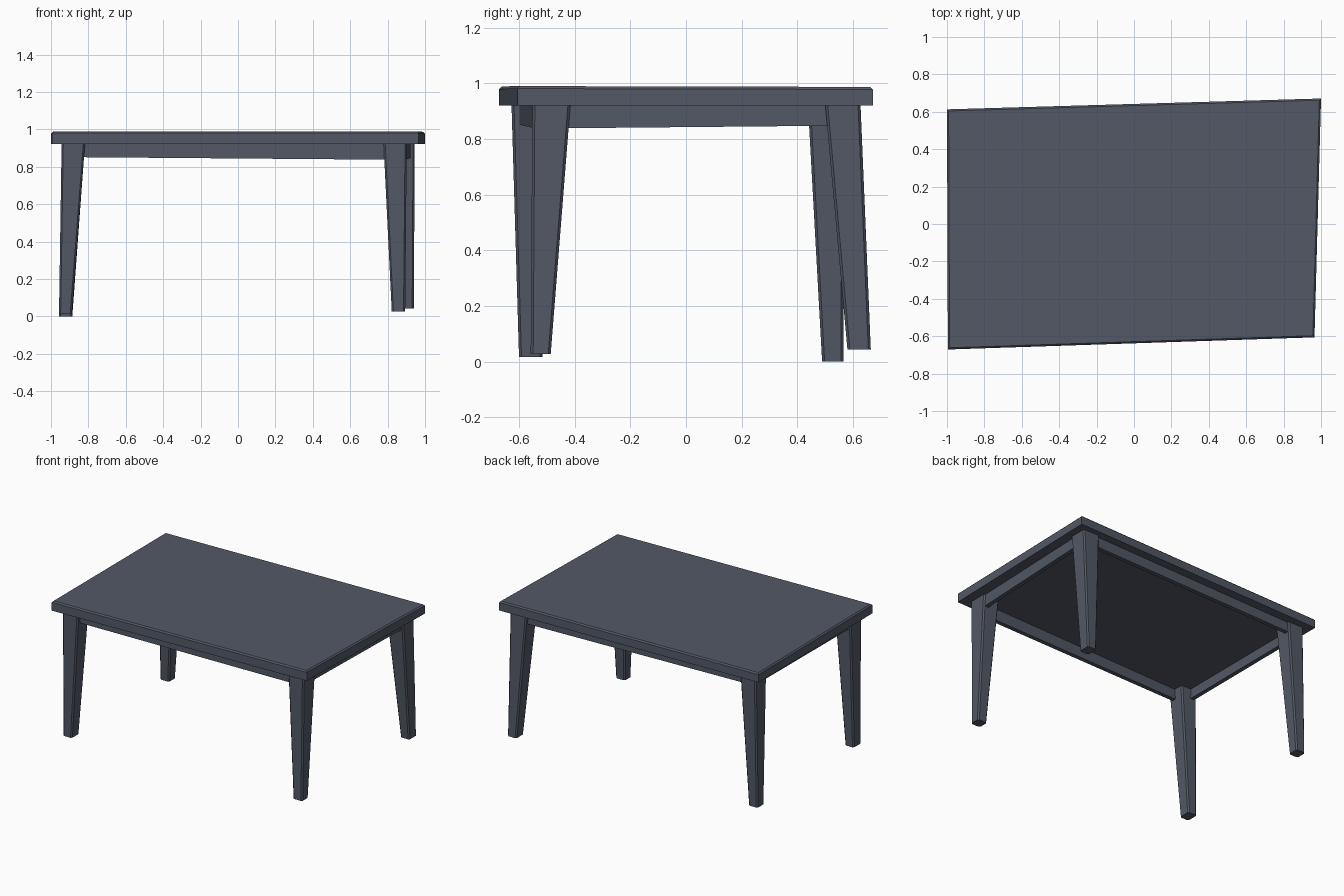
import bpy, bmesh
from mathutils import Vector

if "Cube" in bpy.data.objects:
    bpy.data.objects.remove(bpy.data.objects["Cube"])

# Slate blue-grey finish
paint = bpy.data.materials.new("slate_paint")
paint.diffuse_color = (0.085, 0.099, 0.133, 1)
paint.use_nodes = True
paint.node_tree.nodes["Principled BSDF"].inputs["Base Color"].default_value = paint.diffuse_color


def prism(name, low, high):
    """Solid between two matching counter-clockwise rings."""
    bm = bmesh.new()
    a = [bm.verts.new(p) for p in low]
    b = [bm.verts.new(p) for p in high]
    n = len(a)
    bm.faces.new(a[::-1])
    top = bm.faces.new(b)
    for i in range(n):
        j = (i + 1) % n
        bm.faces.new((a[i], a[j], b[j], b[i]))
    if name == "table_top":
        # small chamfer round the upper rim
        bmesh.ops.bevel(bm, geom=list(top.edges), offset=0.009, segments=1,
                        profile=0.5, affect='EDGES')
    bmesh.ops.recalc_face_normals(bm, faces=bm.faces)
    mesh = bpy.data.meshes.new(name)
    bm.to_mesh(mesh)
    bm.free()
    mesh.materials.append(paint)
    obj = bpy.data.objects.new(name, mesh)
    bpy.context.collection.objects.link(obj)
    return obj


def ring(x0, x1, y0, y1, z, c=0.009):
    """Rectangle with clipped corners."""
    return [(x0 + c, y0, z), (x1 - c, y0, z), (x1, y0 + c, z), (x1, y1 - c, z),
            (x1 - c, y1, z), (x0 + c, y1, z), (x0, y1 - c, z), (x0, y0 + c, z)]


# Slightly skewed top: front left, front right, back right, back left
corners = [(-0.995, -0.671), (0.965, -0.606), (1.0, 0.671), (-1.0, 0.613)]
heights = [0.989, 0.99, 0.987, 0.986]
prism("table_top", [(x, y, 0.921) for x, y in corners],
      [(x, y, z) for (x, y), z in zip(corners, heights)])

# Tapered crooked legs: foot rectangle, foot height, head rectangle
legs = {
    "front_left_leg": ((-0.957, -0.888, -0.60, -0.515), 0.016, (-0.943, -0.818, -0.627, -0.50)),
    "front_right_leg": ((0.822, 0.894, -0.558, -0.486), 0.028, (0.778, 0.902, -0.552, -0.415)),
    "back_right_leg": ((0.87, 0.94, 0.58, 0.664), 0.043, (0.815, 0.945, 0.50, 0.627)),
    "back_left_leg": ((-0.957, -0.886, 0.489, 0.565), 0.0, (-0.942, -0.818, 0.438, 0.565)),
}
for name, (foot, z, head) in legs.items():
    prism(name, ring(*foot, z), ring(*head, 0.925))

# Apron rails running between the legs, with their lower edge per corner
outer = [(-0.925, -0.602), (0.888, -0.54), (0.93, 0.612), (-0.922, 0.55)]
lower = [0.852, 0.838, 0.848, 0.854]
rails = ["front_apron", "right_apron", "back_apron", "left_apron"]
for i, name in enumerate(rails):
    j = (i + 1) % 4
    p, q = Vector(outer[i]), Vector(outer[j])
    d = (q - p).normalized()
    p, q = p + d * 0.04, q - d * 0.04
    inward = Vector((-d.y, d.x)) * 0.03
    plan = [p, q, q + inward, p + inward]
    zs = [lower[i], lower[j], lower[j], lower[i]]
    prism(name, [(v.x, v.y, z) for v, z in zip(plan, zs)],
          [(v.x, v.y, 0.925) for v in plan])
